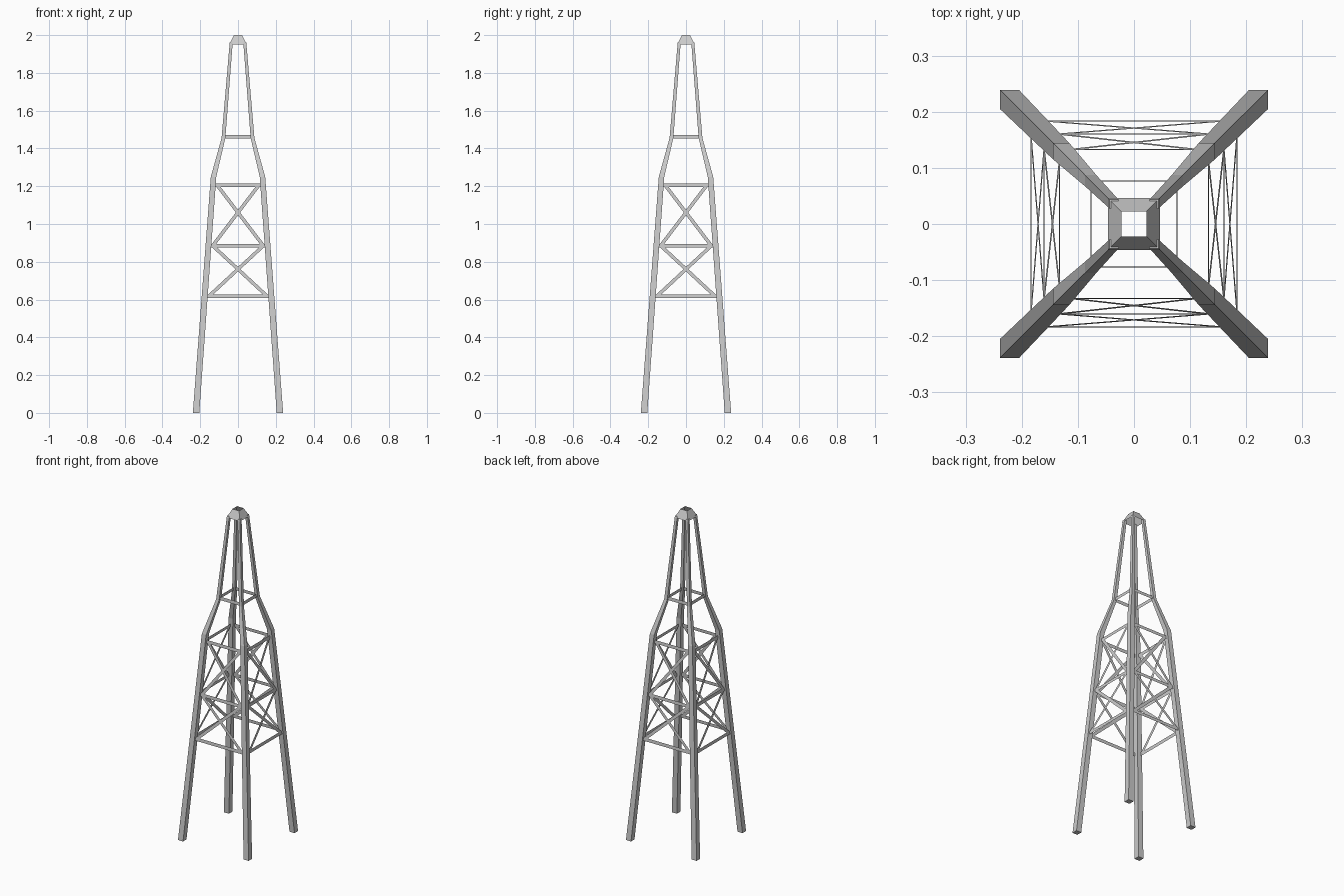
import bpy
from math import pi
from mathutils import Vector, Matrix

if "Cube" in bpy.data.objects:
    bpy.data.objects.remove(bpy.data.objects["Cube"])


def make(name, verts, faces, turn=0):
    mesh = bpy.data.meshes.new(name)
    rot = Matrix.Rotation(turn * pi / 2, 4, 'Z')
    mesh.from_pydata([rot @ Vector(v) for v in verts], [], faces)
    obj = bpy.data.objects.new(name, mesh)
    bpy.context.collection.objects.link(obj)
    return obj


def loft(rings):
    # side faces between successive four-point rings
    return [(4 * r + i, 4 * r + (i + 1) % 4, 4 * r + 4 + (i + 1) % 4, 4 * r + 4 + i)
            for r in range(rings - 1) for i in range(4)]


# leg stations: height, inner offset, outer offset
LEG = [(0, 0.205, 0.239), (1.25, 0.115, 0.144), (1.455, 0.067, 0.087), (1.96, 0.028, 0.044)]


def leg(turn):
    verts = []
    for z, a, b in LEG:
        verts += [(a, a, z), (b, a, z), (b, b, z), (a, b, z)]
    n = len(verts)
    make(f"leg_{turn + 1}", verts, loft(len(LEG)) + [(3, 2, 1, 0), (n - 4, n - 3, n - 2, n - 1)], turn)


def depth(z):
    # sloping plane of the bracing, following the legs
    return 0.236 - 0.0855 * z if z < 1.3 else 0.077 - 0.08 * (z - 1.46)


def strip(name, p, q, width, turn):
    # flat strap between two (x, z) points on one side of the tower
    p, q = Vector(p), Vector(q)
    d = (q - p).normalized() * width / 2
    n = Vector((-d.y, d.x))
    pts = [p - n, q - n, q + n, p + n]
    make(name, [(c.x, -depth(c.y), c.y) for c in pts], [(0, 1, 2, 3)], turn)


for t in range(4):
    leg(t)
    # horizontal straps
    for k, (z, x) in enumerate([(0.618, 0.172), (0.885, 0.152), (1.205, 0.126), (1.462, 0.074)]):
        strip(f"crossbar_{t + 1}_{k + 1}", (-x, z), (x, z), 0.02, t)
    # crossed diagonal straps
    for k, (x0, z0, x1, z1) in enumerate([(0.154, 0.618, 0.134, 0.885), (0.134, 0.885, 0.11, 1.205)]):
        for s in (-1, 1):
            side = "left" if s < 0 else "right"
            strip(f"diagonal_{side}_{t + 1}_{k + 1}", (s * x0, z0), (-s * x1, z1), 0.018, t)

# open tapered cap
cap = []
for h, z in [(0.046, 1.95), (0.022, 2.0)]:
    cap += [(-h, -h, z), (h, -h, z), (h, h, z), (-h, h, z)]
make("top_cap", cap, loft(2))
